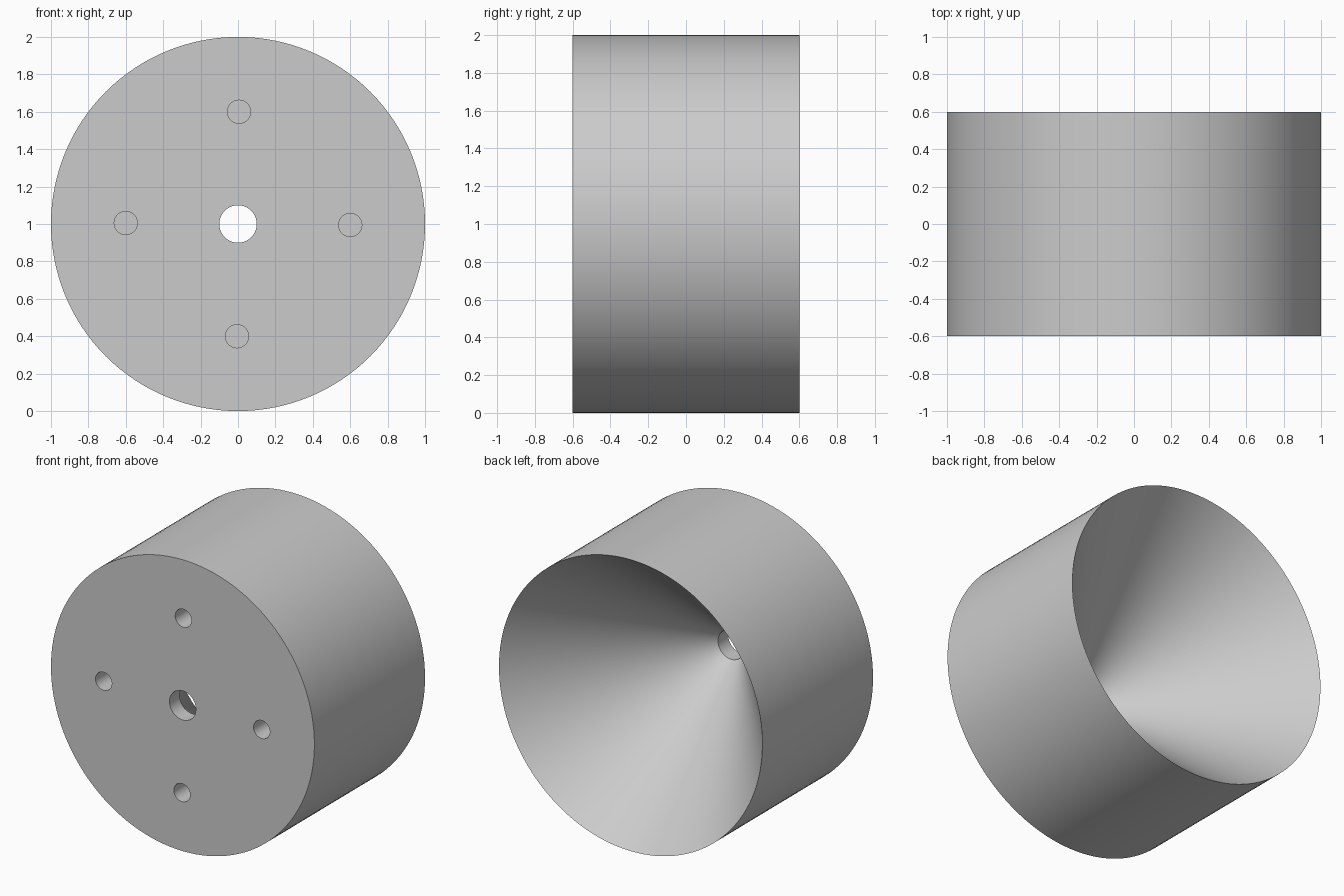
import bpy, bmesh, math
from mathutils import Matrix, Vector

cube = bpy.data.objects.get("Cube")
if cube:
    bpy.data.objects.remove(cube, do_unlink=True)

FRONT, BACK = -0.6, 0.6
CENTRE = Vector((0, 0, 1))

grey = bpy.data.materials.new("plain grey")
grey.use_nodes = True
grey.diffuse_color = (0.6, 0.6, 0.6, 1)
grey.node_tree.nodes["Principled BSDF"].inputs["Base Color"].default_value = (0.6, 0.6, 0.6, 1)


def make_object(name, bm):
    bmesh.ops.recalc_face_normals(bm, faces=bm.faces)
    mesh = bpy.data.meshes.new(name)
    bm.to_mesh(mesh)
    bm.free()
    mesh.materials.append(grey)
    obj = bpy.data.objects.new(name, mesh)
    bpy.context.collection.objects.link(obj)
    return obj


def lathe(name, profile, steps):
    """Spin a closed (radius, y) profile around the front-to-back axis."""
    bm = bmesh.new()
    verts = [bm.verts.new(CENTRE + Vector((r, y, 0))) for r, y in profile]
    edges = [bm.edges.new((v, verts[(i + 1) % len(verts)])) for i, v in enumerate(verts)]
    bmesh.ops.spin(bm, geom=verts + edges, cent=CENTRE, axis=(0, 1, 0),
                   angle=math.tau, steps=steps, use_merge=True)
    bmesh.ops.remove_doubles(bm, verts=bm.verts, dist=1e-5)
    return make_object(name, bm)


# Drum with a conical hollow at the back and a bore through the thin floor
drum = lathe("conical_drum", [(0.1, FRONT), (1, FRONT), (1, BACK), (0.1, -0.49)], 128)

# Four blind screw holes in the front face
depth = 0.4
bm = bmesh.new()
for i in range(4):
    angle = math.radians(90 * i - 0.5)
    spot = CENTRE + Vector((0.6 * math.cos(angle), FRONT, 0.6 * math.sin(angle)))
    bmesh.ops.create_cone(bm, cap_ends=True, segments=48, radius1=0.062, radius2=0.062,
                          depth=2 * depth,
                          matrix=Matrix.Translation(spot) @ Matrix.Rotation(math.pi / 2, 4, "X"))
cutter = make_object("screw_hole_cutter", bm)
cutter.hide_render = True

cut = drum.modifiers.new("screw holes", "BOOLEAN")
cut.operation = "DIFFERENCE"
cut.solver = "EXACT"
cut.object = cutter

bpy.ops.object.select_all(action="DESELECT")
drum.select_set(True)
bpy.context.view_layer.objects.active = drum
bpy.ops.object.modifier_apply(modifier=cut.name)
bpy.data.objects.remove(cutter, do_unlink=True)

# Smooth round walls, crisp rims
bpy.ops.object.shade_smooth_by_angle(angle=math.radians(30))
